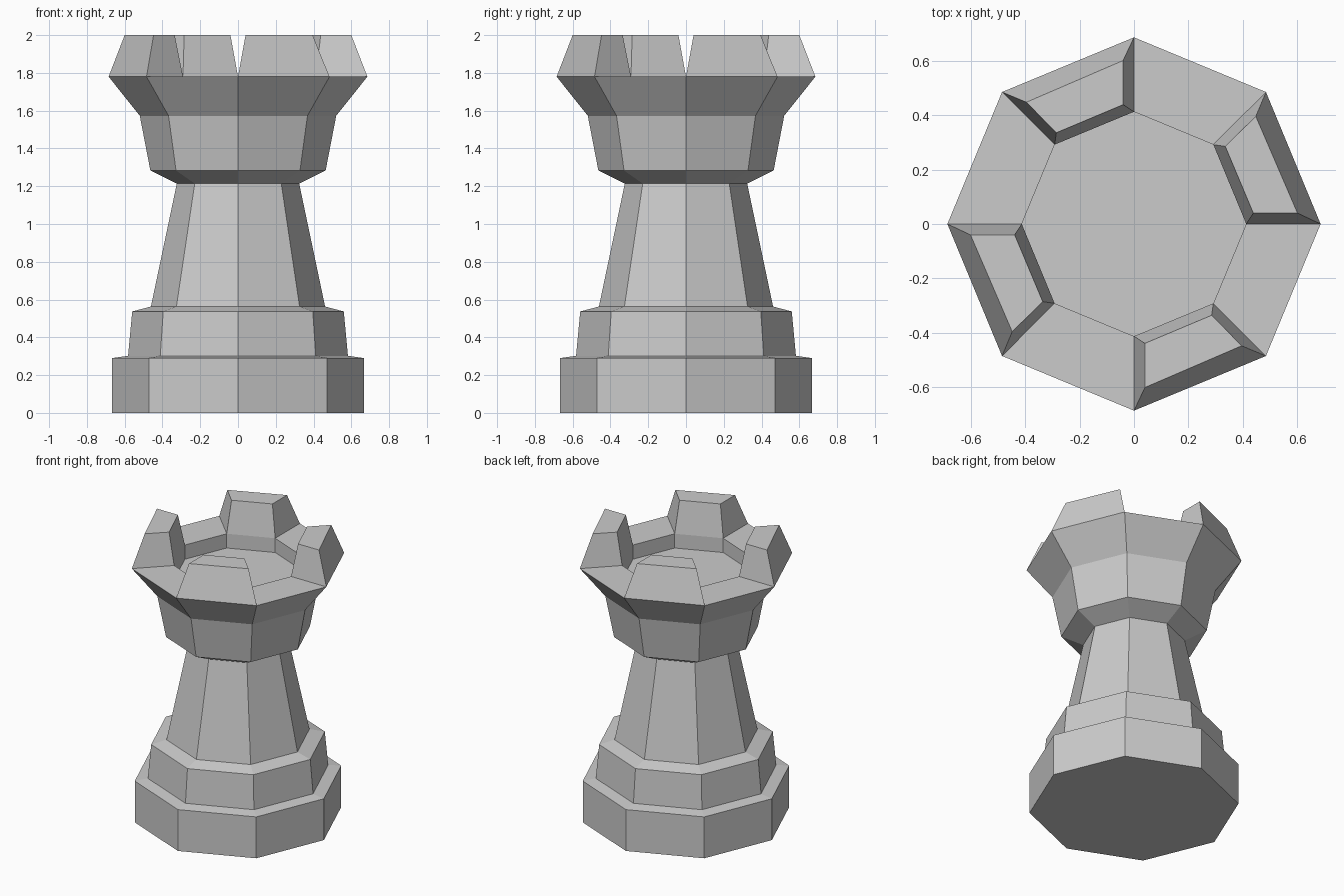
import bpy, bmesh
from math import cos, sin, pi
from mathutils import Matrix

if "Cube" in bpy.data.objects:
    bpy.data.objects.remove(bpy.data.objects["Cube"])

SIDES = 8

# (radius, height) from the foot up, over the rim and down to the sunken floor
profile = [(0.666, 0), (0.666, 0.29), (0.582, 0.302), (0.56, 0.537),
           (0.461, 0.563), (0.324, 1.214), (0.464, 1.283), (0.52, 1.573),
           (0.685, 1.78), (0.412, 1.78), (0.412, 1.68)]
RIM = 8  # profile segment that forms the flat rim

# Top corners of one battlement block: inner/outer start, outer/inner end
block_top = [(0.60, 0.04), (0.447, 0.395), (0.335, 0.285), (0.438, 0.04)]

bm = bmesh.new()

# Faceted tower body
rings = [[bm.verts.new((r * cos(2 * pi * i / SIDES), r * sin(2 * pi * i / SIDES), z))
          for i in range(SIDES)] for r, z in profile]
rim_faces = []
for k, (low, high) in enumerate(zip(rings, rings[1:])):
    for i in range(SIDES):
        j = (i + 1) % SIDES
        face = bm.faces.new((low[i], low[j], high[j], high[i]))
        if k == RIM:
            rim_faces.append(face)
bm.faces.new(rings[0][::-1])
bm.faces.new(rings[-1])

# Battlements: every other rim face rises into a tapered block
for q, base in enumerate(rim_faces[::2]):
    turn = Matrix.Rotation(q * pi / 2, 3, 'Z')
    bottom = list(base.verts)
    bm.faces.remove(base)
    top = [bm.verts.new(turn @ Matrix.Identity(3).col[0].to_3d() * 0) for _ in block_top]
    for v, (x, y) in zip(top, block_top):
        v.co = (x, y, 2.0)
        v.co = turn @ v.co
    for a in range(4):
        b = (a + 1) % 4
        bm.faces.new((bottom[a], bottom[b], top[b], top[a]))
    bm.faces.new(top)

bmesh.ops.recalc_face_normals(bm, faces=bm.faces[:])
mesh = bpy.data.meshes.new("castle_tower")
bm.to_mesh(mesh)
bm.free()
tower = bpy.data.objects.new("castle_tower", mesh)
bpy.context.collection.objects.link(tower)
